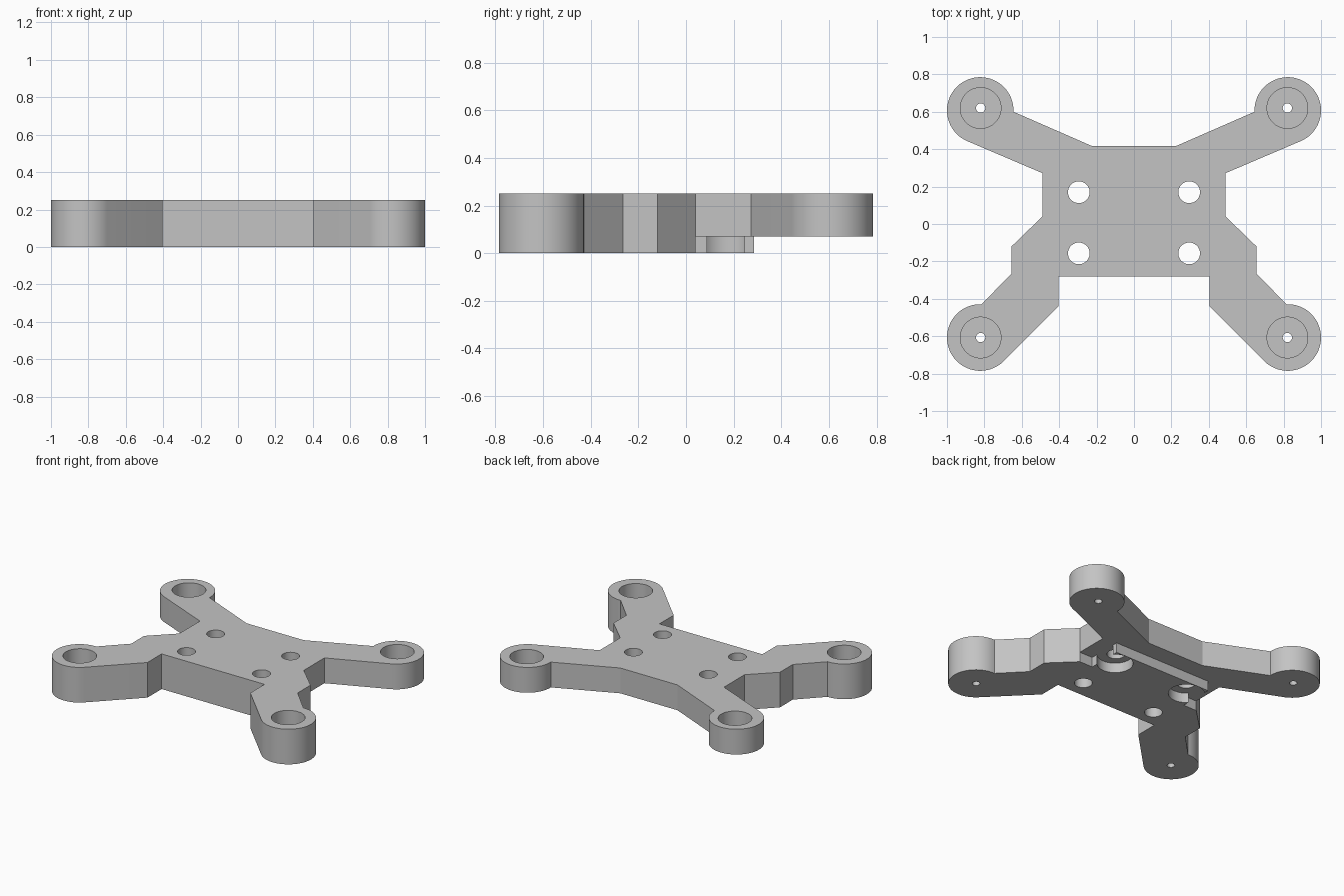
import bpy, bmesh
from math import sin, cos, atan2, tau

cube = bpy.data.objects.get("Cube")
if cube:
    bpy.data.objects.remove(cube, do_unlink=True)

TOP = 0.25      # upper face
STEP = 0.07     # underside of the raised rear half
PAD_X, PAD_Y, PAD_R = 0.822, 0.607, 0.178

grey = bpy.data.materials.new("grey plastic")
grey.use_nodes = True
colour = (0.55, 0.55, 0.55, 1)
grey.diffuse_color = colour
grey.node_tree.nodes["Principled BSDF"].inputs["Base Color"].default_value = colour


def prism(name, points, z0, z1):
    """Extrude a flat outline from z0 up to z1."""
    bm = bmesh.new()
    base = bm.faces.new([bm.verts.new((x, y, z0)) for x, y in points])
    top = bmesh.ops.extrude_face_region(bm, geom=[base])["geom"]
    moved = [v for v in top if isinstance(v, bmesh.types.BMVert)]
    bmesh.ops.translate(bm, verts=moved, vec=(0, 0, z1 - z0))
    bmesh.ops.recalc_face_normals(bm, faces=bm.faces)
    mesh = bpy.data.meshes.new(name)
    bm.to_mesh(mesh)
    bm.free()
    mesh.materials.append(grey)
    obj = bpy.data.objects.new(name, mesh)
    bpy.context.collection.objects.link(obj)
    return obj


def circle(x, y, r, n=64):
    return [(x + r * cos(tau * i / n), y + r * sin(tau * i / n)) for i in range(n)]


def pad_arc(cy, start, end, n=44):
    """Clockwise rounded pad edge between two outline points."""
    a = atan2(start[1] - cy, start[0] - PAD_X)
    b = atan2(end[1] - cy, end[0] - PAD_X)
    sweep = (a - b) % tau
    return [(PAD_X + PAD_R * cos(a - sweep * i / n),
             cy + PAD_R * sin(a - sweep * i / n)) for i in range(n + 1)]


def cut(body, cutter):
    cutter.hide_render = True
    mod = body.modifiers.new("cut", "BOOLEAN")
    mod.operation = "DIFFERENCE"
    mod.solver = "EXACT"
    mod.object = cutter
    bpy.context.view_layer.objects.active = body
    bpy.ops.object.modifier_apply(modifier=mod.name)
    bpy.data.objects.remove(cutter, do_unlink=True)


# Plate outline: left half from rear to front, then mirrored
half = [(0.225, 0.417)]
half += pad_arc(PAD_Y, (0.645, 0.6), (0.893, 0.443))
half += [(0.49, 0.272), (0.49, 0.04), (0.655, -0.12), (0.655, -0.265)]
half += pad_arc(-PAD_Y, (0.815, -0.429), (0.70, -0.737))
half += [(0.405, -0.44), (0.405, -0.28)]
outline = half + [(-x, y) for x, y in reversed(half)]
plate = prism("mounting_plate", outline, 0, TOP)

# Raise the rear underside, leaving a central block
side = [(1.2, 0.9), (1.2, 0.04), (0.385, 0.04), (0.385, 0.285)]
relief = side + [(-x, y) for x, y in reversed(side)]
cut(plate, prism("rear_relief", relief, -0.1, STEP))

for s in (-1, 1):
    # Centre holes and the recesses under the rear pair
    for y in (0.17, -0.157):
        cut(plate, prism("centre_hole", circle(s * 0.295, y, 0.058), -0.1, 0.4))
    cut(plate, prism("rear_recess", circle(s * 0.3, 0.167, 0.1165), -0.1, STEP))
    # Counterbored corner pads
    for y, floor in ((0.62, STEP + 0.05), (-PAD_Y, 0.05)):
        cut(plate, prism("pad_bore", circle(s * 0.82, y, 0.109), floor, 0.4))
        cut(plate, prism("screw_hole", circle(s * 0.82, y, 0.025, 32), -0.1, 0.4))

plate.select_set(True)
bpy.context.view_layer.objects.active = plate
bpy.ops.object.shade_smooth_by_angle(angle=0.4)
